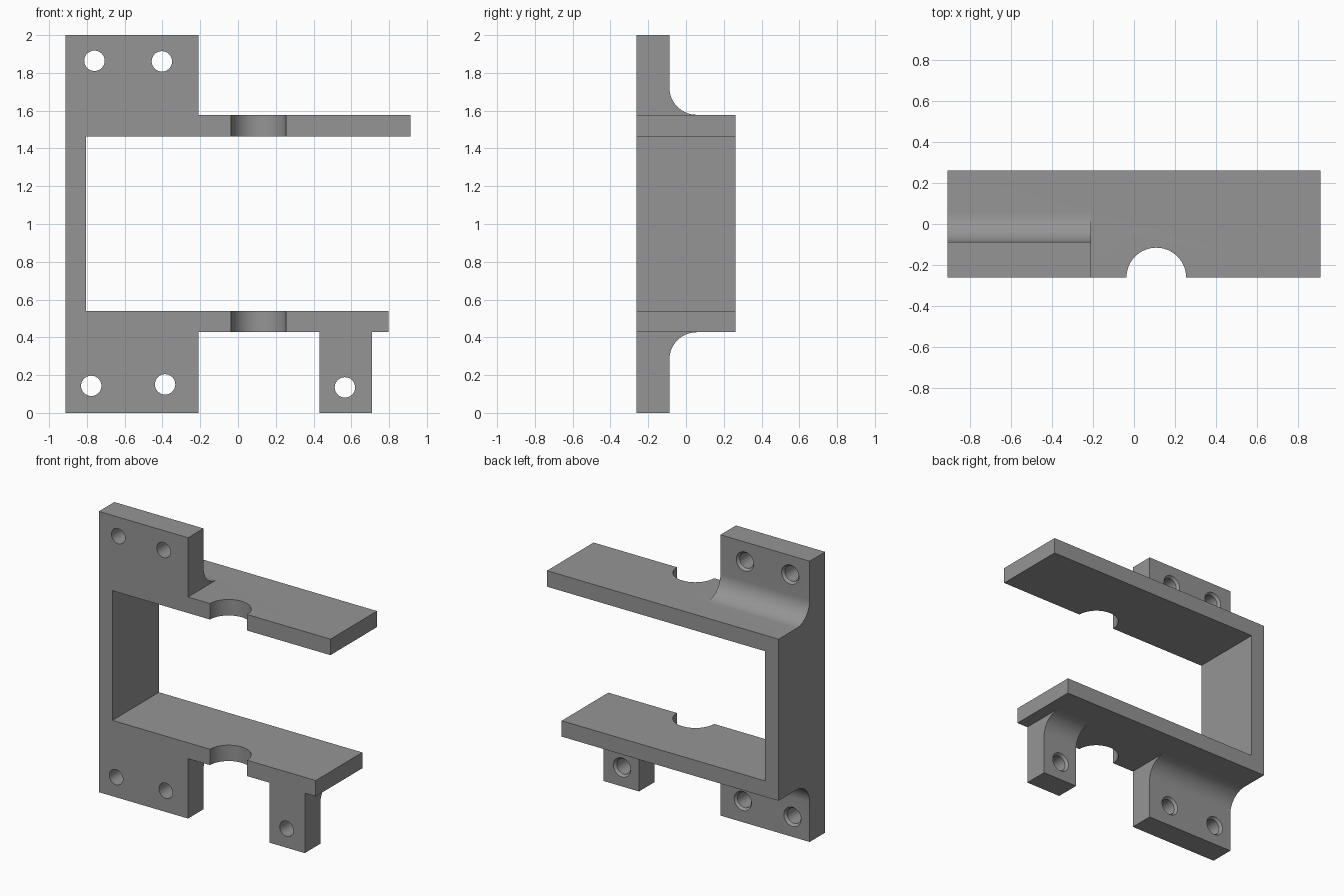
import bpy, bmesh, math
from mathutils import Vector

if "Cube" in bpy.data.objects:
    bpy.data.objects.remove(bpy.data.objects["Cube"])

FRONT, BACK, PLATE_BACK = -0.262, 0.262, -0.088
LEFT = -0.913

metal = bpy.data.materials.new("grey_metal")
metal.diffuse_color = (0.30, 0.30, 0.30, 1)
metal.use_nodes = True
metal.node_tree.nodes["Principled BSDF"].inputs["Base Color"].default_value = metal.diffuse_color


def prism(name, points, offset):
    """Extrude a closed outline along the given vector."""
    bm = bmesh.new()
    face = bm.faces.new([bm.verts.new(p) for p in points])
    ext = bmesh.ops.extrude_face_region(bm, geom=[face])
    moved = [g for g in ext["geom"] if isinstance(g, bmesh.types.BMVert)]
    bmesh.ops.translate(bm, verts=moved, vec=Vector(offset))
    return finish(name, bm)


def finish(name, bm):
    bmesh.ops.recalc_face_normals(bm, faces=bm.faces[:])
    mesh = bpy.data.meshes.new(name)
    bm.to_mesh(mesh)
    bm.free()
    mesh.materials.append(metal)
    obj = bpy.data.objects.new(name, mesh)
    bpy.context.collection.objects.link(obj)
    return obj


def combine(target, other, operation):
    """Apply a boolean and remove the helper."""
    bpy.context.view_layer.objects.active = target
    mod = target.modifiers.new("bool", 'BOOLEAN')
    mod.operation, mod.solver, mod.object = operation, 'EXACT', other
    bpy.ops.object.modifier_apply(modifier=mod.name)
    bpy.data.objects.remove(other)


def flange(name, x0, x1, z_end, z_shelf, r=0.145, steps=16):
    """Mounting plate blending into a shelf with a rounded inside corner."""
    s = 1 if z_end > z_shelf else -1
    outline = [(FRONT, z_shelf - s * 0.05), (FRONT, z_end), (PLATE_BACK, z_end)]
    for i in range(steps + 1):
        a = math.pi / 2 * i / steps
        outline.append((PLATE_BACK + r - r * math.cos(a),
                        z_shelf + s * (r - r * math.sin(a))))
    outline.append((PLATE_BACK + r, z_shelf - s * 0.05))
    return prism(name, [(x0, y, z) for y, z in outline], (x1 - x0, 0, 0))


def hole_cutter(x, z, r=0.054, r_back=0.068, bevel=0.018, n=40):
    """Bolt hole with a chamfered rear rim."""
    bm = bmesh.new()
    rings = []
    for y, rad in ((FRONT - 0.1, r), (PLATE_BACK - bevel, r),
                   (PLATE_BACK, r_back), (PLATE_BACK + 0.02, r_back)):
        rings.append([bm.verts.new((x + rad * math.cos(2 * math.pi * i / n), y,
                                    z + rad * math.sin(2 * math.pi * i / n)))
                      for i in range(n)])
    for a, b in zip(rings, rings[1:]):
        for i in range(n):
            j = (i + 1) % n
            bm.faces.new((a[i], a[j], b[j], b[i]))
    bm.faces.new(rings[0])
    bm.faces.new(rings[-1])
    return finish("hole_cutter", bm)


# C-shaped frame: side wall with an upper and a lower shelf
frame = [(LEFT, 0.427), (0.796, 0.427), (0.796, 0.54), (-0.806, 0.54),
         (-0.806, 1.464), (0.912, 1.464), (0.912, 1.578), (LEFT, 1.578)]
bracket = prism("bracket", [(x, FRONT, z) for x, z in frame], (0, BACK - FRONT, 0))

# Mounting flanges and the short leg
for part in (("upper_flange", LEFT, -0.21, 2.0, 1.578),
             ("lower_flange", LEFT, -0.21, 0.0, 0.427),
             ("leg", 0.432, 0.71, 0.0, 0.427)):
    combine(bracket, flange(*part), 'UNION')

# Half-round notch through both shelves
N = 64
notch = prism("notch_cutter",
              [(0.109 + 0.146 * math.cos(2 * math.pi * i / N),
                FRONT + 0.146 * math.sin(2 * math.pi * i / N), 0.3) for i in range(N)],
              (0, 0, 1.5))
combine(bracket, notch, 'DIFFERENCE')

# Bolt holes
for x, z in ((-0.76, 1.864), (-0.403, 1.861), (-0.777, 0.143),
             (-0.386, 0.151), (0.566, 0.135)):
    combine(bracket, hole_cutter(x, z), 'DIFFERENCE')

# Smooth the curved faces, keep the edges crisp
bpy.ops.object.select_all(action='DESELECT')
bracket.select_set(True)
bpy.context.view_layer.objects.active = bracket
bpy.ops.object.shade_smooth_by_angle(angle=math.radians(25))
